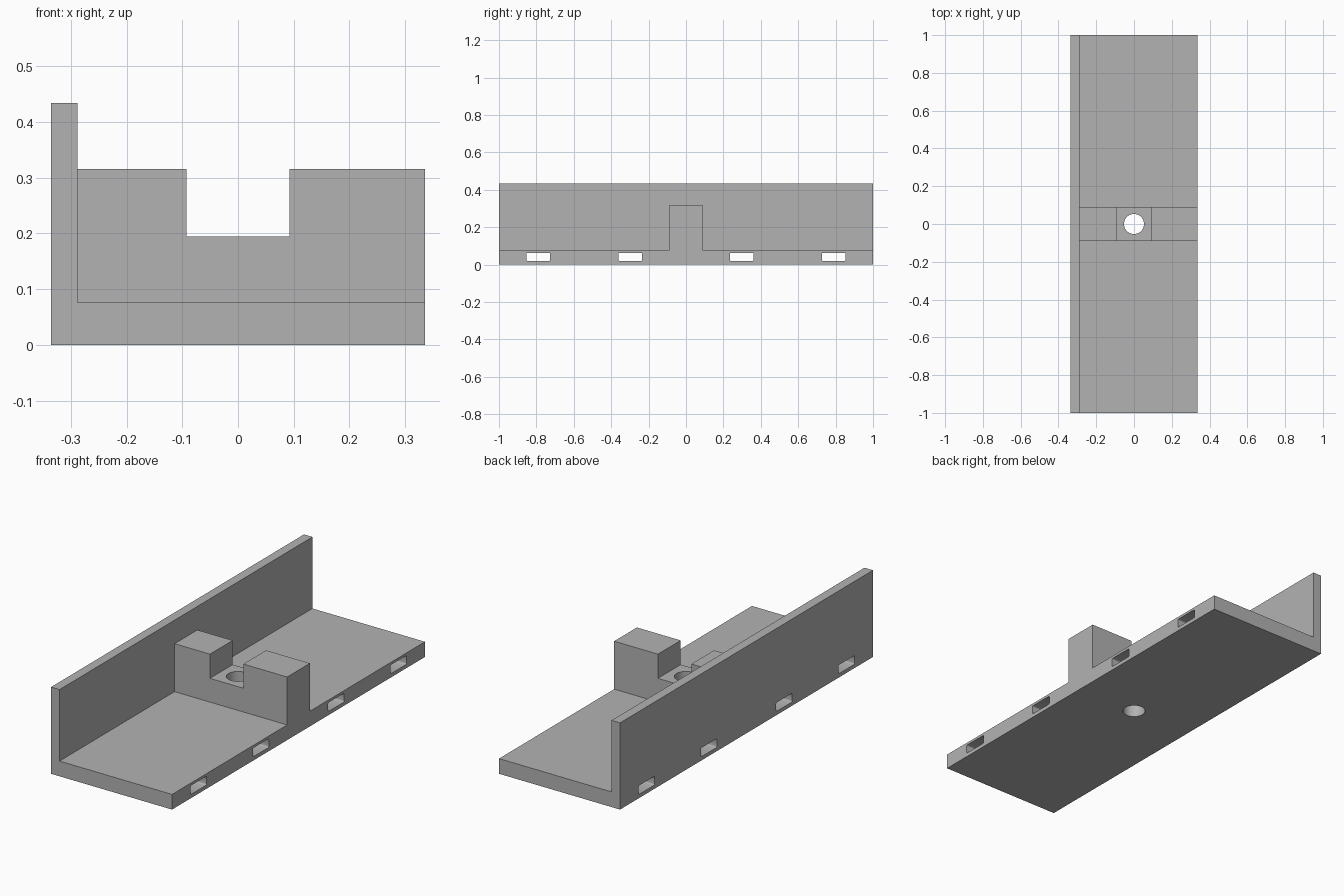
import bpy
import bmesh
from mathutils import Vector

if "Cube" in bpy.data.objects:
    bpy.data.objects.remove(bpy.data.objects["Cube"], do_unlink=True)

grey = bpy.data.materials.new("plain grey")
grey.use_nodes = True
COLOUR = (0.45, 0.45, 0.45, 1)
grey.diffuse_color = COLOUR
grey.node_tree.nodes["Principled BSDF"].inputs["Base Color"].default_value = COLOUR

HALF_X, HALF_Y = 0.335, 1.0
WALL_X, WALL_TOP, FLOOR_TOP = -0.288, 0.434, 0.076
BLOCK_Y, BLOCK_TOP = 0.09, 0.316
NOTCH_X, NOTCH_Z = 0.0925, 0.195


def add_object(name, bm):
    bmesh.ops.recalc_face_normals(bm, faces=bm.faces)
    mesh = bpy.data.meshes.new(name)
    bm.to_mesh(mesh)
    bm.free()
    mesh.materials.append(grey)
    obj = bpy.data.objects.new(name, mesh)
    bpy.context.collection.objects.link(obj)
    return obj


def extrude_profile(name, points, half_y):
    """Extrude an (x, z) outline symmetrically along y."""
    bm = bmesh.new()
    face = bm.faces.new([bm.verts.new((x, -half_y, z)) for x, z in points])
    ext = bmesh.ops.extrude_face_region(bm, geom=[face])
    verts = [g for g in ext["geom"] if isinstance(g, bmesh.types.BMVert)]
    bmesh.ops.translate(bm, verts=verts, vec=Vector((0, 2 * half_y, 0)))
    return add_object(name, bm)


def slot_cutter(name, y):
    """Long bar with slightly rounded edges running along x."""
    bm = bmesh.new()
    bmesh.ops.create_cube(bm, size=1)
    bmesh.ops.scale(bm, verts=bm.verts, vec=(1, 0.126, 0.044))
    bmesh.ops.translate(bm, verts=bm.verts, vec=(0, y, 0.041))
    long_edges = [e for e in bm.edges if abs(e.verts[0].co.x - e.verts[1].co.x) > 0.5]
    bmesh.ops.bevel(bm, geom=long_edges, offset=0.006, segments=3,
                    profile=0.5, affect='EDGES')
    return add_object(name, bm)


def combine(target, other, operation):
    mod = target.modifiers.new(other.name, 'BOOLEAN')
    mod.operation = operation
    mod.solver = 'EXACT'
    mod.object = other
    bpy.context.view_layer.objects.active = target
    bpy.ops.object.modifier_apply(modifier=mod.name)
    bpy.data.objects.remove(other, do_unlink=True)


# Floor plate with the tall side wall
bracket = extrude_profile("angle_bracket", [
    (-HALF_X, 0), (HALF_X, 0), (HALF_X, FLOOR_TOP),
    (WALL_X, FLOOR_TOP), (WALL_X, WALL_TOP), (-HALF_X, WALL_TOP)], HALF_Y)

# Notched cross block, sunk into the floor and wall before joining
sunk_x, sunk_z = WALL_X - 0.02, FLOOR_TOP / 2
block = extrude_profile("notched_block", [
    (sunk_x, sunk_z), (HALF_X, sunk_z), (HALF_X, BLOCK_TOP),
    (NOTCH_X, BLOCK_TOP), (NOTCH_X, NOTCH_Z), (-NOTCH_X, NOTCH_Z),
    (-NOTCH_X, BLOCK_TOP), (sunk_x, BLOCK_TOP)], BLOCK_Y)
combine(bracket, block, 'UNION')

# Vertical bolt hole through block and floor
bm = bmesh.new()
bmesh.ops.create_cone(bm, cap_ends=True, segments=48, radius1=0.053,
                      radius2=0.053, depth=1)
combine(bracket, add_object("bolt_hole_cutter", bm), 'DIFFERENCE')

# Four cable slots through the floor
for side in (-1, 1):
    for y in (0.298, 0.79):
        combine(bracket, slot_cutter("slot_cutter", side * y), 'DIFFERENCE')

# Smooth the hole and slot corners, keep the edges crisp
bpy.ops.object.select_all(action='DESELECT')
bracket.select_set(True)
bpy.context.view_layer.objects.active = bracket
bpy.ops.object.shade_smooth_by_angle(angle=0.55)
